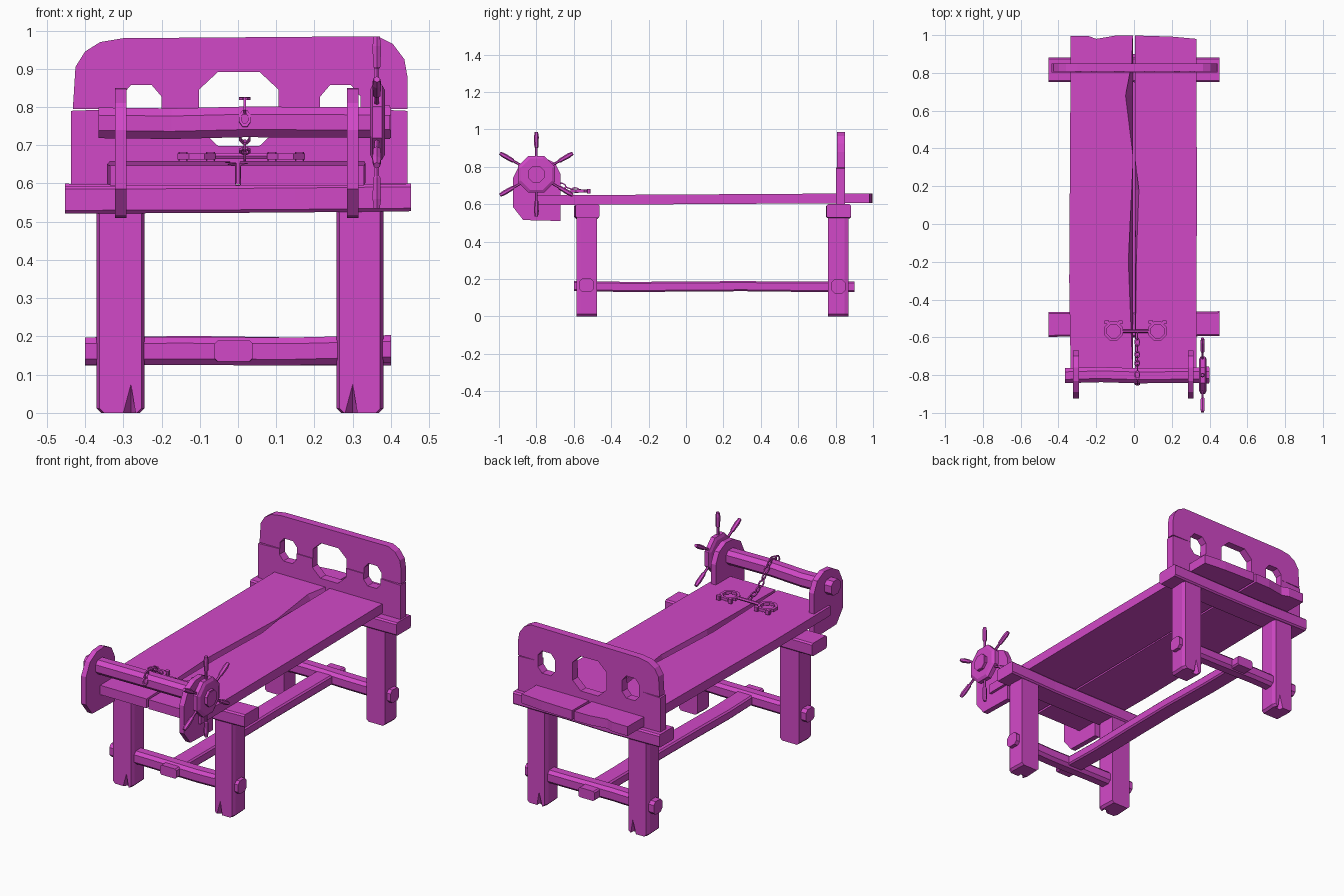
import bpy, bmesh, math, random
from mathutils import Vector, Quaternion

random.seed(4)
if "Cube" in bpy.data.objects:
    bpy.data.objects.remove(bpy.data.objects["Cube"], do_unlink=True)

COLOUR = (0.64, 0.065, 0.57, 1)
mat = bpy.data.materials.new("magenta")
mat.use_nodes = True
mat.diffuse_color = COLOUR
mat.node_tree.nodes["Principled BSDF"].inputs["Base Color"].default_value = COLOUR


def place(axis, u, v, t):
    return {"x": (t, u, v), "y": (u, t, v), "z": (u, v, t)}[axis]


def finish(name, bm):
    bmesh.ops.recalc_face_normals(bm, faces=bm.faces)
    mesh = bpy.data.meshes.new(name)
    bm.to_mesh(mesh)
    bm.free()
    mesh.materials.append(mat)
    obj = bpy.data.objects.new(name, mesh)
    bpy.context.collection.objects.link(obj)
    return obj


def loft(name, sections):
    """Skin a row of matching 3D outlines and cap both ends."""
    bm = bmesh.new()
    rings = [[bm.verts.new(p) for p in s] for s in sections]
    n = len(rings[0])
    for a, b in zip(rings, rings[1:]):
        for i in range(n):
            j = (i + 1) % n
            bm.faces.new((a[i], a[j], b[j], b[i]))
    bm.faces.new(rings[0])
    bm.faces.new(rings[-1])
    return finish(name, bm)


def prism(name, axis, pts, lo, hi):
    return loft(name, [[place(axis, u, v, t) for u, v in pts] for t in (lo, hi)])


def beam(name, axis, lo, hi, us, vs, chamfer=0.008, wobble=0.004, cuts=3):
    """Rough-hewn timber: chamfered section, slightly uneven along its length."""
    c = chamfer
    (u0, u1), (v0, v1) = us, vs
    pts = [(u0 + c, v0), (u1 - c, v0), (u1, v0 + c), (u1, v1 - c),
           (u1 - c, v1), (u0 + c, v1), (u0, v1 - c), (u0, v0 + c)]
    sections = []
    for k in range(cuts + 1):
        t = lo + (hi - lo) * k / cuts
        du, dv = (random.uniform(-wobble, wobble) for _ in "uv")
        sections.append([place(axis, u + du, v + dv, t) for u, v in pts])
    return loft(name, sections)


def ngon(cu, cv, r, n, start=0.0):
    return [(cu + r * math.cos(start + math.tau * i / n),
             cv + r * math.sin(start + math.tau * i / n)) for i in range(n)]


# Legs with a chip split out of one face at the foot
def leg(name, x0, x1, y_out, y_in, chip):
    c, h = 0.012, 0.54

    def outline(apex, y, inset):
        a, b = x0 + inset, x1 - inset
        return [(a, y, c), (a + c, y, 0), (chip - 0.02, y, 0), (chip, y, apex),
                (chip + 0.012, y, 0), (b - c, y, 0), (b, y, c), (b, y, h), (a, y, h)]
    mid = y_out + (y_in - y_out) * 0.2
    loft(name, [outline(0.075, y_out, 0.008), outline(0.0, mid, 0),
                outline(0.0, y_in, 0.004)])


for end, yo, yi in (("front", -0.585, -0.475), ("back", 0.87, 0.76)):
    leg(end + "_right_leg", -0.37, -0.245, yo, yi, -0.28)
    leg(end + "_left_leg", 0.258, 0.38, yo, yi, 0.30)
    yc = (yo + yi) / 2
    beam(end + "_top_beam", "x", -0.453, 0.453, (yc - 0.065, yc + 0.065), (0.525, 0.597))
    beam(end + "_low_rail", "x", -0.40, 0.40, (yc - 0.038, yc + 0.038), (0.127, 0.2), 0.016)

beam("long_stretcher", "y", -0.60, 0.90, (-0.065, 0.035), (0.132, 0.186), cuts=5)

# Bed planks, each with a splintered inner edge
def plank(name, lower, upper):
    def level(pts, z):
        return [(x, y, z + 0.006 * y) for x, y in pts]
    loft(name, [level(lower, 0.6), level(upper, 0.652)])


right_back = [(-0.335, 0.995), (-0.24, 0.995), (-0.2, 0.98), (-0.1, 0.997), (-0.006, 0.998)]
right_front = [(-0.006, -0.80), (-0.335, -0.80), (-0.343, -0.3)]
plank("right_plank",
      right_back + [(-0.006, 0.85), (-0.006, 0.68), (-0.004, 0.35), (-0.006, -0.2)] + right_front,
      right_back + [(-0.012, 0.85), (-0.045, 0.68), (-0.004, 0.35), (-0.03, -0.2)] + right_front)
left_rest = [(0.006, -0.80), (0.33, -0.80), (0.333, 0.2), (0.33, 0.98), (0.2, 0.992), (0.006, 0.998)]
plank("left_plank",
      left_rest + [(0.004, 0.35), (0.004, 0.18), (0.004, -0.2)],
      left_rest + [(0.004, 0.35), (0.026, 0.18), (0.012, -0.2)])

# Headboard: two boards with half holes cut along their meeting edge
SEAM = 0.795
HOLES = ((-0.253, 0.053, 0.062), (0.002, 0.104, 0.097), (0.268, 0.053, 0.062))


def half_holes(sign):
    edge = []
    for cx, rx, rz in HOLES:
        k = 0.52
        edge += [(cx - rx, SEAM), (cx - rx, SEAM + sign * rz * k), (cx - rx * k, SEAM + sign * rz),
                 (cx + rx * k, SEAM + sign * rz), (cx + rx, SEAM + sign * rz * k), (cx + rx, SEAM)]
    return edge


prism("upper_headboard", "y", [(-0.432, SEAM)] + half_holes(1) +
      [(0.443, SEAM), (0.443, 0.88), (0.435, 0.925), (0.405, 0.965), (0.365, 0.985),
       (-0.30, 0.98), (-0.36, 0.97), (-0.40, 0.945), (-0.425, 0.905)], 0.807, 0.85)
prism("lower_headboard", "y", [(-0.437, SEAM - 0.005)] + half_holes(-1) +
      [(0.443, SEAM - 0.005), (0.443, 0.597), (-0.437, 0.597)], 0.802, 0.85)

# Roller brackets
bracket = [(-0.67, 0.51), (-0.67, 0.76), (-0.70, 0.82), (-0.76, 0.85), (-0.83, 0.845),
           (-0.89, 0.81), (-0.925, 0.74), (-0.925, 0.585), (-0.87, 0.515)]
for side, x in (("right", -0.307), ("left", 0.30)):
    prism(side + "_bracket", "x", bracket, x - 0.015, x + 0.015)

# Roller and spoked wheel
CY, CZ = -0.80, 0.76
beam("roller", "x", -0.365, 0.40, (CY - 0.04, CY + 0.04), (CZ - 0.04, CZ + 0.04), 0.02, cuts=4)
loft("wheel", [[place("x", u, v, x) for u, v in ngon(CY, CZ, r, 8, math.pi / 8)]
               for x, r in ((0.345, 0.09), (0.352, 0.107), (0.376, 0.107), (0.385, 0.09))])
prism("wheel_hub", "x", ngon(CY, CZ, 0.048, 8, math.pi / 8), 0.38, 0.398)


def spoke(name, angle, rows):
    d = Vector((0, math.cos(angle), math.sin(angle)))
    s = Vector((0, -d.z, d.y))
    base = Vector((0.363, CY, CZ))
    loft(name, [[base + d * t + s * u + Vector((v, 0, 0)) for u, v in ngon(0, 0, r, 6)]
                for t, r in rows])


for i in range(6):
    spoke(f"wheel_spoke_{i + 1}", math.pi / 2 + i * math.pi / 3,
          ((0.08, 0.007), (0.14, 0.007), (0.145, 0.011), (0.20, 0.013), (0.225, 0.009)))


# Chain links and cuffs share a low-poly ring
def ring(name, centre, major, thick, stretch=1.0, rot=None, n=8):
    rot = rot or Quaternion()
    bm = bmesh.new()
    grid = []
    for i in range(n):
        a = math.tau * (i + 0.5) / n
        grid.append([])
        for j in range(4):
            b = math.tau * (j + 0.5) / 4
            r = major + thick * math.cos(b)
            p = Vector((r * math.cos(a) * stretch, r * math.sin(a), thick * math.sin(b)))
            grid[-1].append(bm.verts.new(rot @ p + Vector(centre)))
    for i in range(n):
        for j in range(4):
            k, m = (i + 1) % n, (j + 1) % 4
            bm.faces.new((grid[i][j], grid[k][j], grid[k][m], grid[i][m]))
    finish(name, bm)


path = [Vector((0.018, y, z)) for y, z in
        ((-0.845, 0.77), (-0.835, 0.805), (-0.80, 0.822), (-0.762, 0.808), (-0.737, 0.78),
         (-0.715, 0.75), (-0.69, 0.72), (-0.66, 0.698), (-0.625, 0.685), (-0.59, 0.675))]
for i, p in enumerate(path):
    d = path[min(i + 1, len(path) - 1)] - path[max(i - 1, 0)]
    roll = Quaternion((1, 0, 0), math.pi / 2 * (i % 2))
    ring(f"chain_link_{i + 1}", p, 0.013, 0.0045, 1.5, d.to_track_quat("X", "Z") @ roll)

prism("cuff_bar", "x", ngon(-0.567, 0.672, 0.009, 6), -0.06, 0.08)
for side, x in (("right", -0.108), ("left", 0.125)):
    ring(side + "_cuff", (x, -0.567, 0.67), 0.046, 0.011)
    for k, s in enumerate((-1, 1)):
        beam(f"{side}_cuff_lug_{k + 1}", "z", 0.658, 0.682,
             (x + s * 0.036 - 0.012, x + s * 0.036 + 0.012), (-0.53, -0.51), 0.003, 0, 1)
